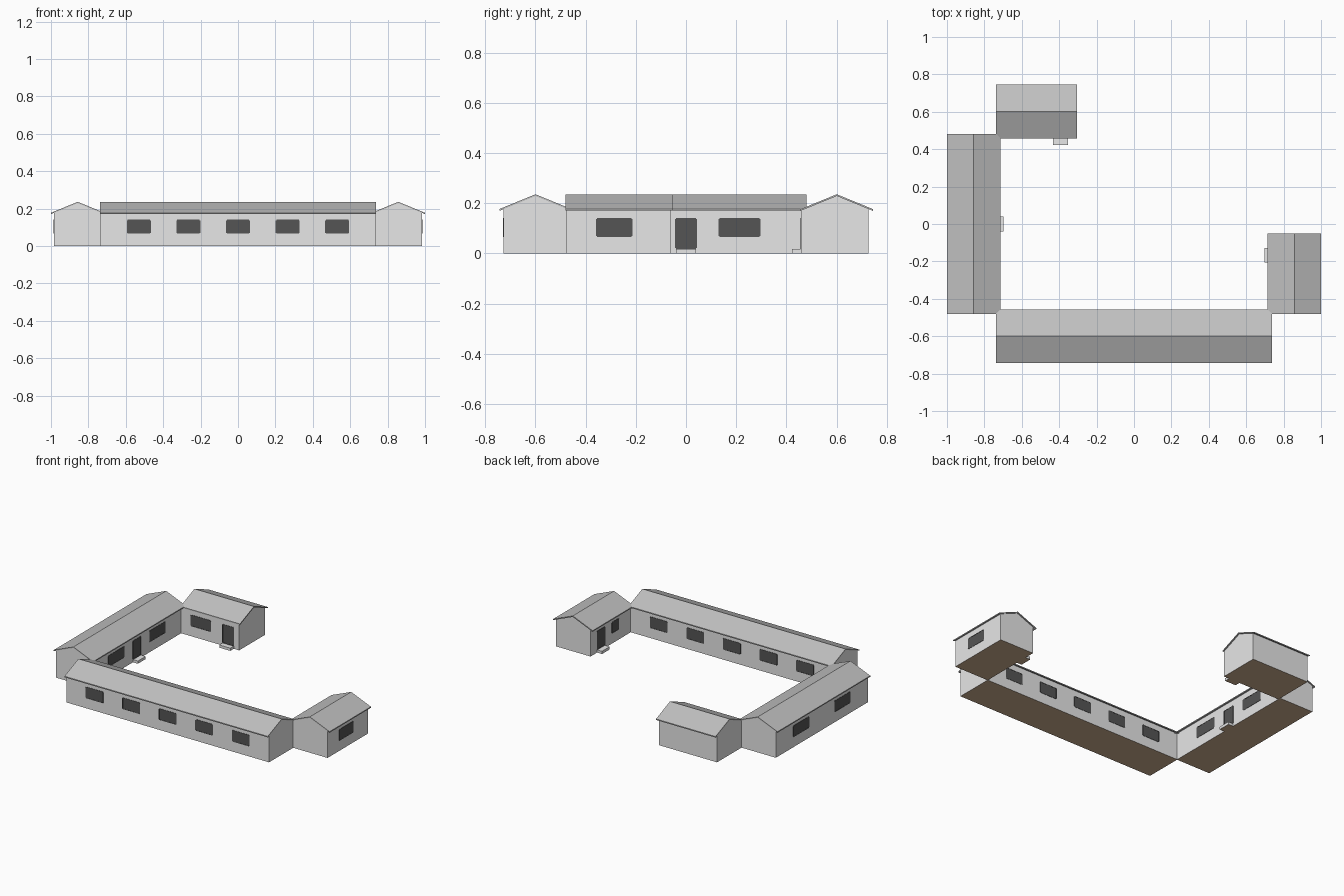
import bpy, bmesh

if "Cube" in bpy.data.objects:
    bpy.data.objects.remove(bpy.data.objects["Cube"])


def material(name, rgb):
    m = bpy.data.materials.new(name)
    m.diffuse_color = (*rgb, 1)
    m.use_nodes = True
    m.node_tree.nodes["Principled BSDF"].inputs["Base Color"].default_value = m.diffuse_color
    return m


WALL = material("light grey wall", (0.8, 0.8, 0.8))
ROOF = material("mid grey roof", (0.525, 0.525, 0.525))
GLASS = material("dark grey glass", (0.09, 0.09, 0.09))
FLOOR = material("tan brown floor", (0.61, 0.43, 0.28))

RIDGE, SLOPE, THICK = 0.236, 0.41, 0.007


def prism(name, profile, a, b, along_x, mats, floor=False):
    """Extrude a (cross, z) profile from a to b along x or y."""
    bm = bmesh.new()
    ends = []
    for u in (a, b):
        ends.append([bm.verts.new((u, v, z) if along_x else (v, u, z))
                     for v, z in profile])
    n = len(profile)
    bm.faces.new(ends[0])
    bm.faces.new(ends[1])
    for i in range(n):
        j = (i + 1) % n
        bm.faces.new((ends[0][i], ends[0][j], ends[1][j], ends[1][i]))
    bmesh.ops.recalc_face_normals(bm, faces=bm.faces)
    if floor:  # underside at ground level is brown
        for f in bm.faces:
            if f.normal.z < -0.9 and f.calc_center_median().z < 0.001:
                f.material_index = 1
    me = bpy.data.meshes.new(name)
    bm.to_mesh(me)
    bm.free()
    for m in mats:
        me.materials.append(m)
    ob = bpy.data.objects.new(name, me)
    bpy.context.collection.objects.link(ob)
    return ob


def box(name, x, y, z, mats, floor=False):
    prof = [(y[0], z[0]), (y[1], z[0]), (y[1], z[1]), (y[0], z[1])]
    return prism(name, prof, x[0], x[1], True, mats, floor)


def wing(name, along_x, wall_u, roof_u, wall_v, roof_v, c):
    """Gabled wing: walls with floor, and a thin folded roof."""
    def zr(v):
        return RIDGE - SLOPE * abs(v - c)
    lo, hi = wall_v
    drop = THICK - 0.002
    prism(name + "_walls",
          [(lo, 0), (hi, 0), (hi, zr(hi) - drop), (c, RIDGE - drop), (lo, zr(lo) - drop)],
          *wall_u, along_x, [WALL, FLOOR], True)
    lo, hi = roof_v
    prism(name + "_roof",
          [(lo, zr(lo)), (c, RIDGE), (hi, zr(hi)),
           (hi, zr(hi) - THICK), (c, RIDGE - THICK), (lo, zr(lo) - THICK)],
          *roof_u, along_x, [ROOF])


def plate(name, faces_x, pos, out, s, z, depth, mat, floor=False):
    """Thin box standing on a wall; out is +1 or -1 along the wall normal."""
    n = sorted((pos - 0.002 * out, pos + depth * out))
    mats = [mat, FLOOR] if floor else [mat]
    if faces_x:
        box(name, n, s, z, mats, floor)
    else:
        box(name, s, n, z, mats, floor)


def opening(name, faces_x, pos, out, c, w, z0, z1):
    """Dark pane edged by four slim bars that leave the corners open."""
    t = 0.004
    a, b, z0, z1 = c - w / 2 + t, c + w / 2 - t, z0 + t, z1 - t
    plate(name + "_pane", faces_x, pos, out, (a, b), (z0, z1), 0.001, GLASS)
    for s, z in (((a - t, a), (z0, z1)), ((b, b + t), (z0, z1)),
                 ((a, b), (z0 - t, z0)), ((a, b), (z1, z1 + t))):
        plate(name + "_frame", faces_x, pos, out, s, z, 0.002, GLASS)


def window(name, faces_x, pos, out, c, w):
    opening(name + "_window", faces_x, pos, out, c, w, 0.066, 0.141)


def door(name, faces_x, pos, out, c):
    opening(name + "_door", faces_x, pos, out, c, 0.086, 0.018, 0.141)
    # entrance step
    plate(name + "_step", faces_x, pos, out, (c - 0.04, c + 0.04),
          (0, 0.018), 0.036, WALL, True)


# four wings round an open courtyard
wing("south_wing", True, (-0.735, 0.735), (-0.737, 0.737), (-0.728, -0.476), (-0.744, -0.457), -0.6)
wing("west_wing", False, (-0.478, 0.475), (-0.48, 0.481), (-0.984, -0.734), (-1.0, -0.715), -0.857)
wing("east_wing", False, (-0.478, -0.059), (-0.48, -0.052), (0.734, 0.984), (0.714, 1.0), 0.857)
wing("north_wing", True, (-0.735, -0.313), (-0.737, -0.305), (0.459, 0.728), (0.456, 0.746), 0.601)

# south wing windows on both long sides
for i in range(-2, 3):
    window("south_outer", False, -0.728, -1, i * 0.265, 0.128)
    window("south_inner", False, -0.476, 1, i * 0.265, 0.128)

# west wing windows and door
for c in (-0.213, 0.213):
    window("west_outer", True, -0.984, -1, c, 0.166)
    window("west_inner", True, -0.734, 1, c, 0.166)
door("west", True, -0.734, 1, 0.0)

# east wing
window("east_outer", True, 0.984, 1, -0.286, 0.146)
window("east_inner", True, 0.734, -1, -0.315, 0.075)
door("east", True, 0.734, -1, -0.167)

# north wing
window("north_inner", False, 0.459, -1, -0.59, 0.148)
door("north", False, 0.459, -1, -0.392)
